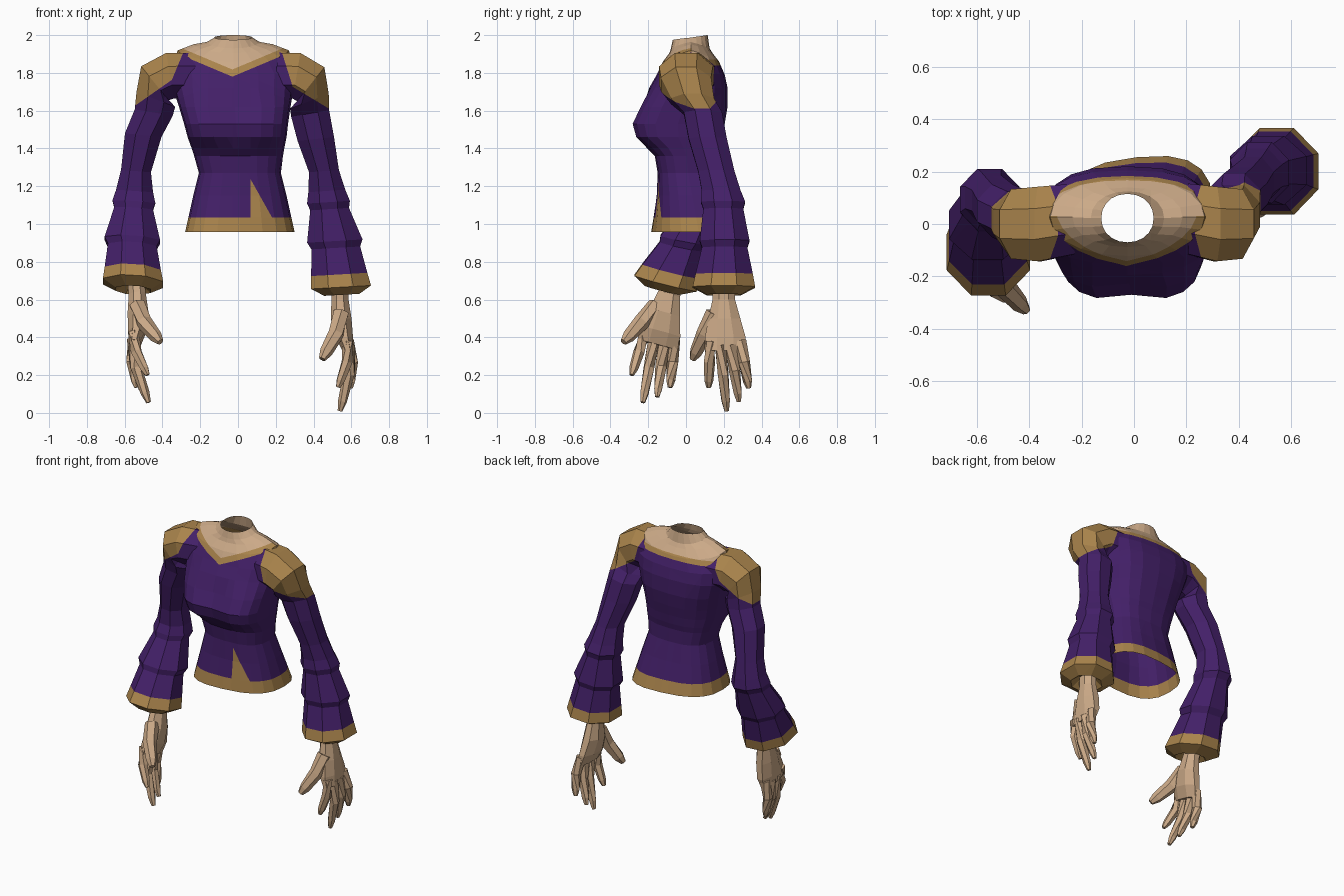
import bpy, bmesh, math
from mathutils import Vector, Matrix

if "Cube" in bpy.data.objects:
    bpy.data.objects.remove(bpy.data.objects["Cube"])


def material(name, rgb):
    m = bpy.data.materials.new(name)
    m.diffuse_color = (*rgb, 1)
    m.use_nodes = True
    m.node_tree.nodes["Principled BSDF"].inputs["Base Color"].default_value = m.diffuse_color
    return m


PURPLE, GOLD, SKIN = 0, 1, 2
MATS = [material("purple cloth", (0.056, 0.014, 0.138)),
        material("gold trim", (0.40, 0.23, 0.072)),
        material("skin", (0.60, 0.40, 0.245))]


def loft(bm, rings, cap_start=False, cap_end=False):
    """Skin a list of equal-length point rings."""
    rows = [[bm.verts.new(p) for p in r] for r in rings]
    n = len(rows[0])
    for a, b in zip(rows, rows[1:]):
        for i in range(n):
            j = (i + 1) % n
            bm.faces.new((a[i], a[j], b[j], b[i]))
    if cap_start:
        bm.faces.new(rows[0][::-1])
    if cap_end:
        bm.faces.new(rows[-1])


def finish(bm, name, cuts=(), rule=lambda c: SKIN):
    """Cut along colour borders, colour faces by rule, make the object."""
    bmesh.ops.recalc_face_normals(bm, faces=bm.faces)
    for co, no in cuts:
        geom = bm.verts[:] + bm.edges[:] + bm.faces[:]
        bmesh.ops.bisect_plane(bm, geom=geom, plane_co=co, plane_no=no, dist=1e-5)
    for f in bm.faces:
        f.material_index = rule(f.calc_center_median())
    me = bpy.data.meshes.new(name)
    bm.to_mesh(me)
    bm.free()
    for m in MATS:
        me.materials.append(m)
    bpy.context.collection.objects.link(bpy.data.objects.new(name, me))


# ---- torso with neck: height, half width, y front, y back
TORSO = [(.957, .29, -.18, .255), (1.15, .247, -.155, .20), (1.27, .217, -.15, .17),
         (1.36, .235, -.165, .17), (1.40, .245, -.205, .18), (1.46, .262, -.27, .19),
         (1.53, .275, -.29, .205), (1.62, .295, -.247, .22), (1.72, .32, -.195, .22),
         (1.79, .325, -.155, .205), (1.86, .295, -.122, .175), (1.905, .21, -.088, .14),
         (1.93, .14, -.08, .125), (1.975, .10, -.07, .115)]


def torso_ring(h, rx, yf, yb, n=20):
    pts, cy, ry = [], (yf + yb) / 2, (yb - yf) / 2
    chest = 1.42 < h < 1.65
    cx = .01 - .035 * min(1, max(0, (h - 1.27) / .45))
    side_lift = max(0, .064 - abs(h - 1.87) / 2)       # shoulders rise at the sides
    back_lift = .025 if h > 1.95 else 0
    for i in range(n):
        a = 2 * math.pi * i / n
        c, s = math.cos(a), math.sin(a)
        e = .95 if h > 1.85 else .62 if chest and s < 0 else .75
        x = rx * math.copysign(abs(c) ** e, c)
        y = cy + ry * math.copysign(abs(s) ** e, s)
        if i == 3 * n // 4 and chest:                  # hollow between the chest halves
            y += .02
        y += .3 * max(0, 1.3 - h) * x                  # slight twist of the hem
        lift = side_lift * (1 - abs(s) ** 1.2) + back_lift * max(0, s)
        pts.append((cx + x, y, h + lift))
    return pts


def border(a, b, c=0):
    """Plane through z = a + b * (x - c)."""
    return Vector((c, 0, a)), Vector((-b, 0, 1))


def torso_rule(c):
    if c.z < 1.035:                                    # hem trim
        return GOLD
    if c.y < 0 and c.x > .065 and c.z < 1.24 - 1.78 * (c.x - .065):
        return GOLD                                    # front wedge
    if c.y < .03:                                      # V neckline, straight at the back
        d, band = c.z - 1.78 - .42 * abs(c.x + .03), .038
    else:
        d, band = c.z - 1.84, .03
    return SKIN if d > band else GOLD if d > 0 else PURPLE


X, Y = Vector((1, 0, 0)), Vector((0, 1, 0))
cuts = [border(1.035, 0), border(1.24, -1.78, .065), border(1.84, 0), border(1.87, 0),
        (X * .065, X), (X * -.03, X), (Y * .03, Y)]
cuts += [border(z, k, -.03) for z in (1.78, 1.818) for k in (.42, -.42)]
bm = bmesh.new()
loft(bm, [torso_ring(*r) for r in TORSO])
finish(bm, "torso", cuts, torso_rule)


def ring(x, y, z, rl, ry, tilt=0, pitch=0, n=8):
    """Ring across a limb, tilt 90 degrees means pointing outward."""
    t, pts = math.radians(tilt), []
    for i in range(n):
        a = 2 * math.pi * (i + .5) / n
        u, v = rl * math.cos(a) * 1.06, ry * math.sin(a) * 1.04
        pts.append(Vector((x + u * math.cos(t), y + v, z + u * math.sin(t) - pitch * v)))
    return pts


def mirrored(rings, s):
    return [[(s * p[0], p[1], p[2]) for p in r] for r in rings]


# ---- sleeves: shared profile (path position, lateral radius, y radius), one path per arm
PROFILE = [(0, .125, .14), (1, .125, .148), (2, .118, .138), (3, .112, .118),
           (4, .104, .105), (5, .099, .105), (6, .081, .10), (6.75, .10, .107),
           (7.1, .116, .122), (7.25, .105, .11), (7.94, .15, .137), (8.08, .132, .125),
           (8.6, .152, .158), (8.85, .163, .172), (9, .095, .095), (8.85, .045, .055)]
RIGHT_PATH = [(.20, .02, 1.785), (.31, 0, 1.785), (.385, 0, 1.74), (.378, .035, 1.65),
              (.382, .09, 1.585), (.412, .115, 1.45), (.455, .16, 1.28),
              (.475, .195, 1.14), (.515, .205, .895), (.55, .20, .625)]
LEFT_PATH = [(.22, .02, 1.785), (.36, 0, 1.785), (.44, 0, 1.745), (.435, .01, 1.66),
             (.446, .025, 1.59), (.502, .05, 1.47), (.54, .09, 1.28),
             (.55, .105, 1.14), (.56, -.01, .90), (.555, -.125, .65)]


def sleeve(name, s, path, outer, inner, pitch):
    path = [Vector(p) for p in path]
    rings = []
    for t, rl, ry in PROFILE:
        i = min(int(t), 8)
        p = path[i].lerp(path[i + 1], t - i)
        tilt = 3 + 81 / (1 + (t / 2.2) ** 4)           # shoulder bends from outward to down
        rings.append(ring(*p, rl, ry, tilt, pitch * max(0, min(1, (t - 6.8) / 1.5))))
    trim = path[8].lerp(path[9], .6)

    def rule(c):
        # shoulder cap above two sloping borders, trim below the cuff
        cap = all(c.z > z + k * (x - abs(c.x)) for x, z, k in (outer, inner))
        hem = c.z + pitch * (c.y - trim.y) < trim.z - .015
        return GOLD if cap or hem else PURPLE

    bm = bmesh.new()
    loft(bm, mirrored(rings, s), cap_end=True)
    finish(bm, name, [border(z, -s * k, s * x) for x, z, k in (outer, inner)], rule)


# borders as x, z, slope
sleeve("right_sleeve", 1, RIGHT_PATH, (.475, 1.615, .6), (.29, 1.725, 3.2), 0)
sleeve("left_sleeve", -1, LEFT_PATH, (.54, 1.63, .7), (.35, 1.763, 2.4), .25)

# ---- hands: palm rings and digits (root, tip) relative to the wrist, shared by both sides
PALM = [(0, 0, .08, .046, .058), (0, 0, -.02, .046, .062), (.006, .003, -.12, .056, .088),
        (.022, .008, -.22, .048, .112), (.042, .008, -.29, .03, .112)]
DIGITS = [((.04, -.072, -.24), (-.01, -.08, -.485)), ((.048, -.018, -.26), (0, .015, -.61)),
          ((.048, .038, -.26), (.01, .08, -.56)), ((.042, .09, -.24), (.055, .132, -.49)),
          ((.005, -.05, -.09), (-.095, -.165, -.335))]


def digit_rings(root, tip, r):
    """Tapered, slightly bent six-sided tube."""
    a, d = Vector(root), Vector(tip)
    pts = [a, a.lerp(d, .45) + X * .02, a.lerp(d, .85) + X * .006, d]
    rings = []
    for i, p in enumerate(pts):
        q = (pts[min(i + 1, 3)] - pts[max(i - 1, 0)]).to_track_quat('Z', 'Y')
        rad = r * (1, .95, .75, .4)[i]
        rings.append([p + q @ Vector((rad * math.cos(k * math.pi / 3),
                                      rad * math.sin(k * math.pi / 3), 0))
                      for k in range(6)])
    return rings


def hand(name, s, wrist, forward, inward):
    pose = (Matrix.Translation(wrist) @ Matrix.Rotation(math.radians(inward), 4, 'Y')
            @ Matrix.Rotation(math.radians(-forward), 4, 'X'))
    bm = bmesh.new()
    parts = [[ring(*r) for r in PALM]]
    parts += [digit_rings(*d, .046 if i == 4 else .032) for i, d in enumerate(DIGITS)]
    for rings in parts:
        loft(bm, mirrored([[pose @ p for p in r] for r in rings], s), True, True)
    finish(bm, name)


hand("right_hand", 1, (.54, .20, .62), 0, 0)
hand("left_hand", -1, (.535, -.085, .645), 15, 6)
